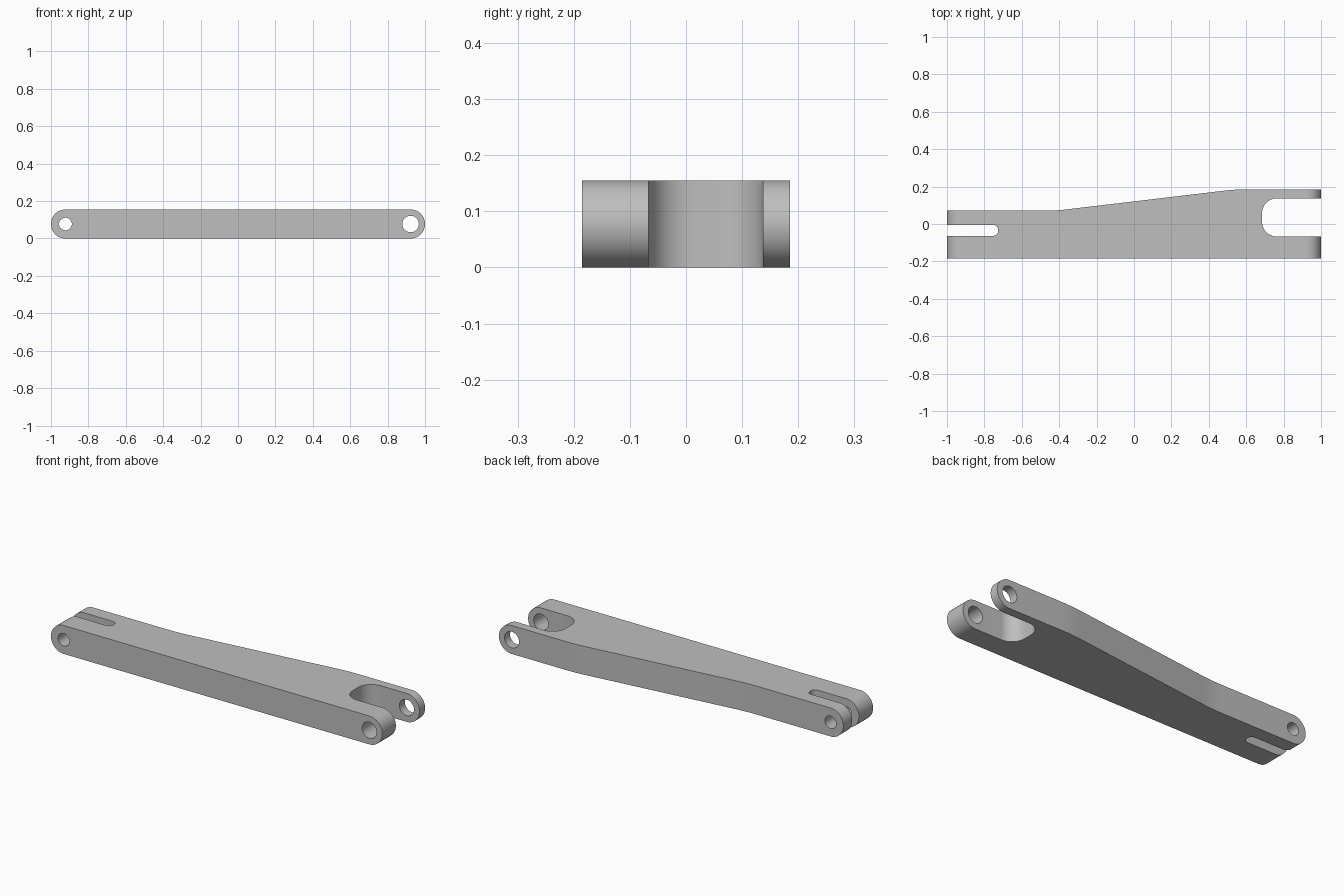
import bpy, bmesh
from math import pi, cos, sin, tan
from mathutils import Vector

if "Cube" in bpy.data.objects:
    bpy.data.objects.remove(bpy.data.objects["Cube"])

HALF_WIDTH = 0.185
RADIUS = 0.0775          # half the bar height, also the end radius

steel = bpy.data.materials.new("plain grey")
steel.use_nodes = True
grey = (0.52, 0.52, 0.52, 1)
steel.diffuse_color = grey
steel.node_tree.nodes["Principled BSDF"].inputs["Base Color"].default_value = grey


def rounded(corners, steps=14):
    """Outline from (x, y, fillet radius) corners."""
    out = []
    for i, (x, y, r) in enumerate(corners):
        p = Vector((x, y))
        if not r:
            out.append(p)
            continue
        a = (Vector(corners[i - 1][:2]) - p).normalized()
        b = (Vector(corners[(i + 1) % len(corners)][:2]) - p).normalized()
        half = a.angle(b) / 2
        centre = p + (a + b).normalized() * (r / sin(half))
        start = p + a * (r / tan(half)) - centre
        end = p + b * (r / tan(half)) - centre
        turn = pi - 2 * half
        for k in range(steps + 1):
            t = k / steps
            out.append(centre + (start * sin((1 - t) * turn)
                                 + end * sin(t * turn)) / sin(turn))
    return out


def arc(cx, cz, r, a0, a1, steps):
    return [Vector((cx + r * cos(a0 + (a1 - a0) * k / steps),
                    cz + r * sin(a0 + (a1 - a0) * k / steps)))
            for k in range(steps + 1)]


def extrude(name, outline, place, depth):
    """Solid from an outline placed in space and pushed along depth."""
    bm = bmesh.new()
    face = bm.faces.new([bm.verts.new(place(p)) for p in outline])
    grown = bmesh.ops.extrude_face_region(bm, geom=[face], use_keep_orig=True)
    moved = [v for v in grown["geom"] if isinstance(v, bmesh.types.BMVert)]
    bmesh.ops.translate(bm, verts=moved, vec=depth)
    bmesh.ops.recalc_face_normals(bm, faces=bm.faces)
    mesh = bpy.data.meshes.new(name)
    bm.to_mesh(mesh)
    bm.free()
    mesh.materials.append(steel)
    obj = bpy.data.objects.new(name, mesh)
    bpy.context.collection.objects.link(obj)
    return obj


def side_solid(name, outline):
    return extrude(name, outline, lambda p: (p.x, -0.3, p.y), (0, 0.6, 0))


# Plan shape: tapered bar with a wide fork at one end and a slot at the other
plan = rounded([
    (-1.05, -HALF_WIDTH, 0), (1.05, -HALF_WIDTH, 0),
    (1.05, -0.067, 0), (0.685, -0.067, 0.078),
    (0.685, 0.137, 0.078), (1.05, 0.137, 0),
    (1.05, HALF_WIDTH, 0), (0.54, HALF_WIDTH, 1),
    (-0.42, 0.071, 1), (-1.05, 0.071, 0),
    (-1.05, -0.005, 0), (-0.727, -0.005, 0.024),
    (-0.727, -0.063, 0.024), (-1.05, -0.063, 0),
])
arm = extrude("link_arm", plan, lambda p: (p.x, p.y, -0.05), (0, 0, 0.3))

# Side shape with rounded ends, and the two pin holes
reach = 1 - RADIUS
side = (arc(reach, RADIUS, RADIUS, -pi / 2, pi / 2, 40)
        + arc(-reach, RADIUS, RADIUS, pi / 2, 1.5 * pi, 40))
tools = [("INTERSECT", side_solid("side_cutter", side))]
for name, x, r in (("small_pin_cutter", -reach, 0.034),
                   ("large_pin_cutter", reach, 0.044)):
    circle = arc(x, RADIUS, r, 0, 2 * pi, 48)[:-1]
    tools.append(("DIFFERENCE", side_solid(name, circle)))

bpy.ops.object.select_all(action="DESELECT")
bpy.context.view_layer.objects.active = arm
arm.select_set(True)
for operation, cutter in tools:
    cutter.hide_render = True
    mod = arm.modifiers.new(cutter.name, "BOOLEAN")
    mod.operation = operation
    mod.solver = "EXACT"
    mod.object = cutter
    bpy.ops.object.modifier_apply(modifier=mod.name)
    bpy.data.objects.remove(cutter)

bpy.ops.object.shade_smooth_by_angle(angle=pi / 6)
